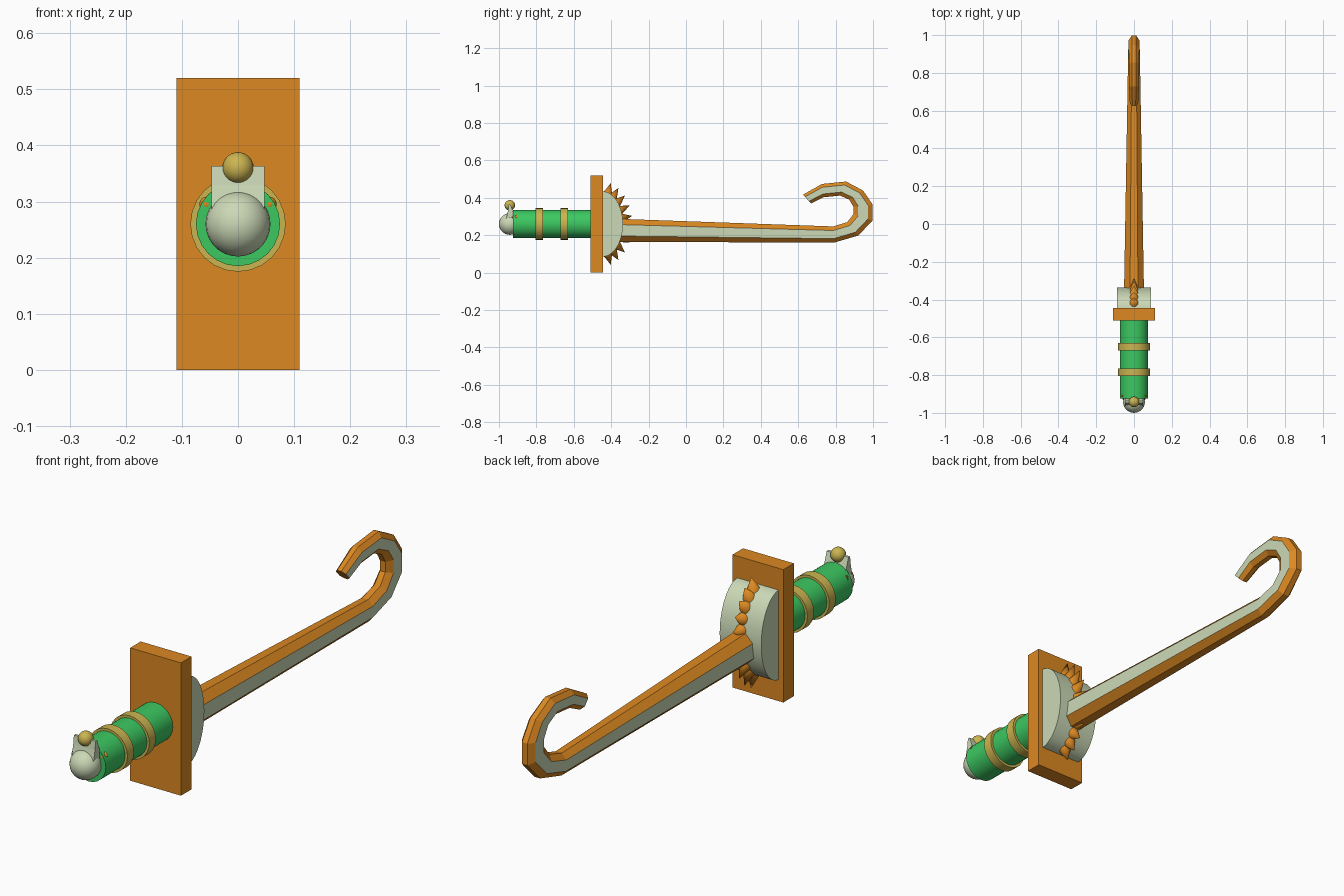
import bpy, bmesh, math
from mathutils import Vector

if "Cube" in bpy.data.objects:
    bpy.data.objects.remove(bpy.data.objects["Cube"])

CZ = 0.26  # height of the grip axis


def material(name, rgb):
    m = bpy.data.materials.new(name)
    m.diffuse_color = (*rgb, 1)
    m.use_nodes = True
    m.node_tree.nodes["Principled BSDF"].inputs["Base Color"].default_value = m.diffuse_color
    return m


ORANGE = material("orange", (0.72, 0.25, 0.016))
PALE = material("pale_green_grey", (0.60, 0.69, 0.47))
GREEN = material("green", (0.045, 0.58, 0.12))
GOLD = material("gold", (0.60, 0.46, 0.08))


def finish(name, mats, smooth=True):
    ob = bpy.context.object
    ob.name = name
    for m in mats:
        ob.data.materials.append(m)
    if smooth:
        bpy.ops.object.shade_smooth_by_angle(angle=math.radians(35))
    return ob


def add_bmesh(name, bm, mats, smooth=False):
    bmesh.ops.recalc_face_normals(bm, faces=bm.faces[:])
    me = bpy.data.meshes.new(name)
    bm.to_mesh(me)
    bm.free()
    ob = bpy.data.objects.new(name, me)
    bpy.context.collection.objects.link(ob)
    bpy.ops.object.select_all(action='DESELECT')
    bpy.context.view_layer.objects.active = ob
    ob.select_set(True)
    return finish(name, mats, smooth)


def rod(name, y0, y1, r, mat):
    bpy.ops.mesh.primitive_cylinder_add(vertices=24, radius=r, depth=y1 - y0,
        location=(0, (y0 + y1) / 2, CZ), rotation=(math.pi / 2, 0, 0))
    return finish(name, [mat])


def ball(name, loc, r, mat):
    bpy.ops.mesh.primitive_uv_sphere_add(segments=24, ring_count=14, radius=r, location=loc)
    return finish(name, [mat])


def cone(name, base, direction, r, length, mat):
    d = Vector(direction).normalized()
    bpy.ops.mesh.primitive_cone_add(vertices=16, radius1=r, depth=length,
        location=Vector(base) + d * length / 2,
        rotation=d.to_track_quat('Z', 'Y').to_euler())
    return finish(name, [mat])


def slab(name, profile, half, mat, smooth=False):
    """Extrude a (y, z) profile across x."""
    bm = bmesh.new()
    f = bm.faces.new([bm.verts.new((-half, y, z)) for y, z in profile])
    ext = bmesh.ops.extrude_face_region(bm, geom=[f])
    vs = [v for v in ext["geom"] if isinstance(v, bmesh.types.BMVert)]
    bmesh.ops.translate(bm, verts=vs, vec=(2 * half, 0, 0))
    return add_bmesh(name, bm, [mat], smooth)


# Grip with two gold bands
rod("grip", -0.925, -0.50, 0.075, GREEN)
for i, y in enumerate((-0.785, -0.65)):
    rod(f"grip_band_{i}", y - 0.02, y + 0.02, 0.085, GOLD)

# Pommel: ball, raised crest, gold bead and two small side studs
ball("pommel_ball", (0, -0.942, CZ), 0.058, PALE)
slab("pommel_crest", [(-0.965, 0.27), (-0.952, 0.33), (-0.948, 0.363),
                      (-0.938, 0.363), (-0.912, 0.29), (-0.912, 0.26)], 0.047, PALE)
ball("pommel_bead", (0, -0.942, 0.36), 0.028, GOLD)
for s in (-1, 1):
    cone("pommel_stud", (s * 0.055, -0.905, 0.295), (s * 0.1, -1, 0), 0.014, 0.03, ORANGE)

# Guard plate
slab("guard_plate", [(-0.51, 0), (-0.445, 0), (-0.445, 0.52), (-0.51, 0.52)], 0.11, ORANGE)

# Half-round boss in front of the guard
A, B, YC = 0.11, 0.175, -0.447
arc = [(YC + A * math.sin(math.pi * i / 24), CZ + B * math.cos(math.pi * i / 24))
       for i in range(25)]
slab("guard_boss", arc, 0.09, PALE, True)

# Spikes around the boss rim, mirrored top and bottom
for deg in (16, 32, 48, 64, 79):
    t = math.radians(deg)
    for s in (-1, 1):
        d = Vector((0, math.sin(t), s * math.cos(t)))
        base = Vector((0, YC + A * math.sin(t), CZ + s * B * math.cos(t))) - d * 0.012
        cone("guard_spike", base, d, 0.027, 0.064, ORANGE)

# Hooked blade: stations of outer edge, inner edge (y, z) and half width
stations = [
    ((-0.37, 0.165), (-0.37, 0.288), 0.053),
    ((0.79, 0.160), (0.787, 0.247), 0.033),
    ((0.92, 0.198), (0.862, 0.270), 0.031),
    ((0.998, 0.278), (0.895, 0.312), 0.029),
    ((0.998, 0.364), (0.895, 0.352), 0.029),
    ((0.947, 0.4385), (0.873, 0.390), 0.028),
    ((0.856, 0.487), (0.824, 0.412), 0.027),
    ((0.727, 0.474), (0.735, 0.403), 0.026),
    ((0.626, 0.417), (0.668, 0.370), 0.022)]
# Octagonal section: (fraction of half width, fraction from outer to inner edge)
octagon = [(0.4, 0), (1, 0.25), (1, 0.75), (0.4, 1),
           (-0.4, 1), (-1, 0.75), (-1, 0.25), (-0.4, 0)]
bm = bmesh.new()
rings = []
for o, n, w in stations:
    o, n = Vector((0, *o)), Vector((0, *n))
    rings.append([bm.verts.new(o.lerp(n, f) + Vector((u * w, 0, 0))) for u, f in octagon])
for a, b in zip(rings, rings[1:]):
    for k in range(8):
        j = (k + 1) % 8
        face = bm.faces.new((a[k], a[j], b[j], b[k]))
        face.material_index = 1 if k in (1, 5) else 0  # flat sides are pale
bm.faces.new(rings[0])
bm.faces.new(rings[-1])
add_bmesh("hooked_blade", bm, [ORANGE, PALE])
